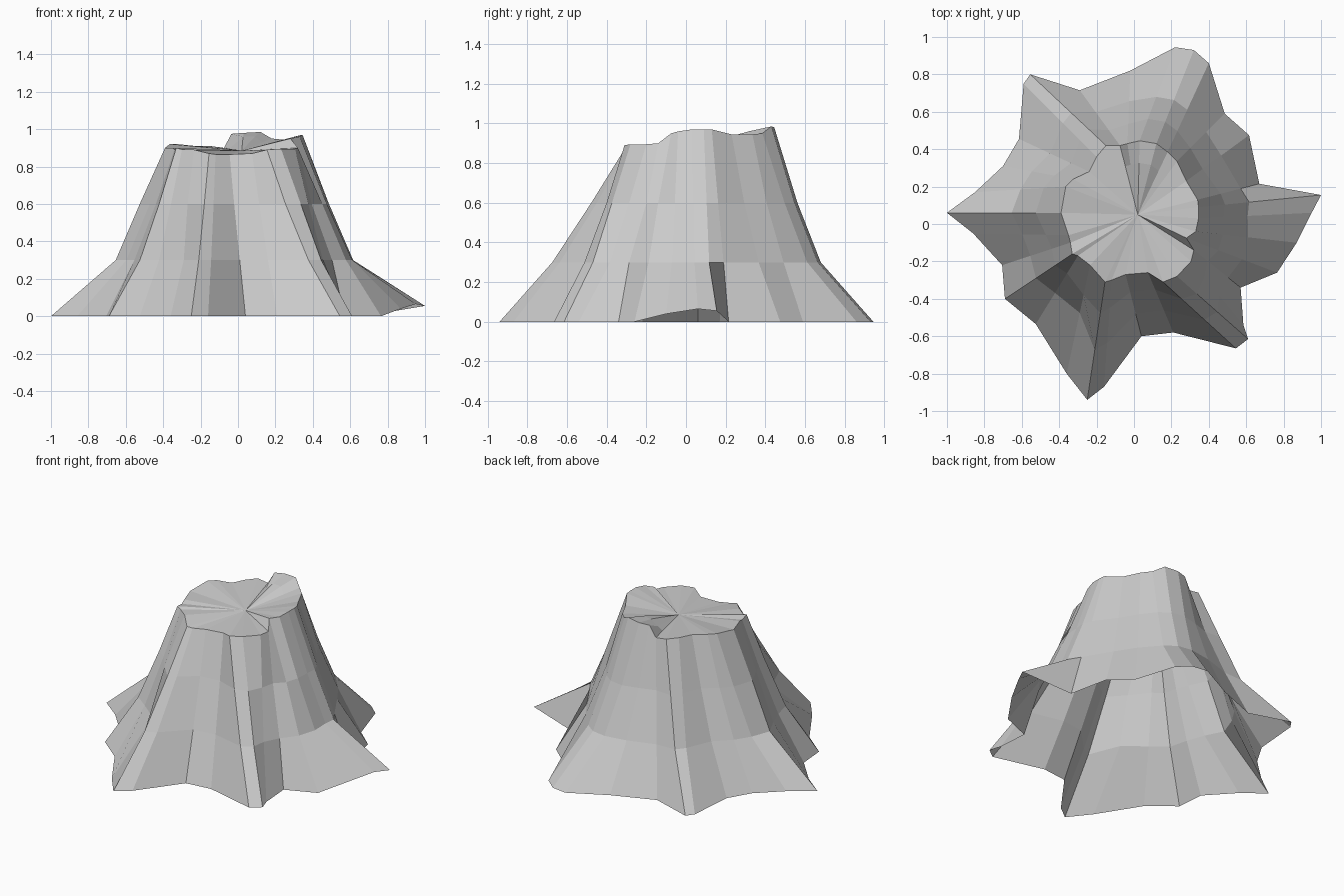
import bpy, bmesh
from mathutils import Vector

# Root outline on the ground, clockwise from the left tip (x, y)
base = [(-1, .06), (-.85, .17), (-.70, .31), (-.615, .455), (-.59, .75), (-.555, .80),
        (-.29, .715), (-.02, .82), (.22, .945), (.32, .93), (.40, .86), (.485, .59),
        (.615, .475), (.67, .215), (1, .155), (.95, .06), (.87, -.1), (.765, -.26),
        (.57, -.34), (.585, -.54), (.61, -.615), (.545, -.665), (.21, -.58), (.04, -.60),
        (-.16, -.87), (-.25, -.94), (-.36, -.8), (-.525, -.535), (-.69, -.40),
        (-.705, -.22), (-.86, -.05)]
lifted = {14: .055, 15: .065, 16: .04}      # root tip raised off the ground

# Broken rim at the top, one point per root column (x, y, z)
rim = [(-.39, .06, .90), (-.365, .20, .92), (-.325, .24, .92), (-.24, .28, .91),
       (-.20, .36, .91), (-.15, .42, .91), (-.075, .42, .90), (-.035, .43, .975),
       (.03, .445, .98), (.12, .43, .985), (.18, .385, .95), (.23, .335, .945),
       (.28, .23, .945), (.34, .13, .97), (.345, .09, .97), (.345, .03, .97),
       (.33, -.04, .96), (.28, -.075, .95), (.32, -.14, .90), (.305, -.20, .895),
       (.23, -.28, .895), (.155, -.31, .89), (.075, -.26, .87), (-.045, -.27, .865),
       (-.12, -.30, .865), (-.155, -.31, .87), (-.235, -.22, .89), (-.30, -.17, .89),
       (-.33, -.16, .90), (-.34, -.10, .89), (-.35, -.06, .90)]
splinter = {7: .92, 8: .96, 9: .96}         # raised wedge of the cut face
heart = Vector((.02, .05, .885))

# Extra bulge of single roots at the lower and upper ring
bulge = {13: (.02, .03), 16: (.03, .02), 17: (.07, .06), 18: (.02, 0), 20: (.04, .02),
         21: (.05, .01), 24: (.08, .02), 25: (.10, .03), 26: (.0, .03)}

bm = bmesh.new()
columns = []
for i, (b, r) in enumerate(zip(base, rim)):
    b, r = Vector((*b, lifted.get(i, 0))), Vector(r)
    span = (b - r).xy.length
    low, high = bulge.get(i, (0, 0))

    # flared profile: steep trunk, spreading roots
    def at(offset, z):
        p = r.lerp(b, min(offset / span, .8))
        p.z = z
        return p
    inner = heart.lerp(r, .7)
    inner.z = splinter.get(i, inner.z)
    pts = [b, at(.16 + .17 * span + low, .3), at(.05 + .14 * span + high, .6), r, inner]
    columns.append([bm.verts.new(p) for p in pts])

# Side wall and cut face; the underside stays open
centre = bm.verts.new(heart)
for i, c in enumerate(columns):
    p = columns[i - 1]
    for k in range(4):
        bm.faces.new((p[k], p[k + 1], c[k + 1], c[k]))
    bm.faces.new((p[4], centre, c[4]))

mesh = bpy.data.meshes.new("tree_stump")
bm.normal_update()
if centre.normal.z < 0:
    bmesh.ops.reverse_faces(bm, faces=bm.faces)
bm.to_mesh(mesh)
bm.free()
bpy.context.collection.objects.link(bpy.data.objects.new("tree_stump", mesh))
